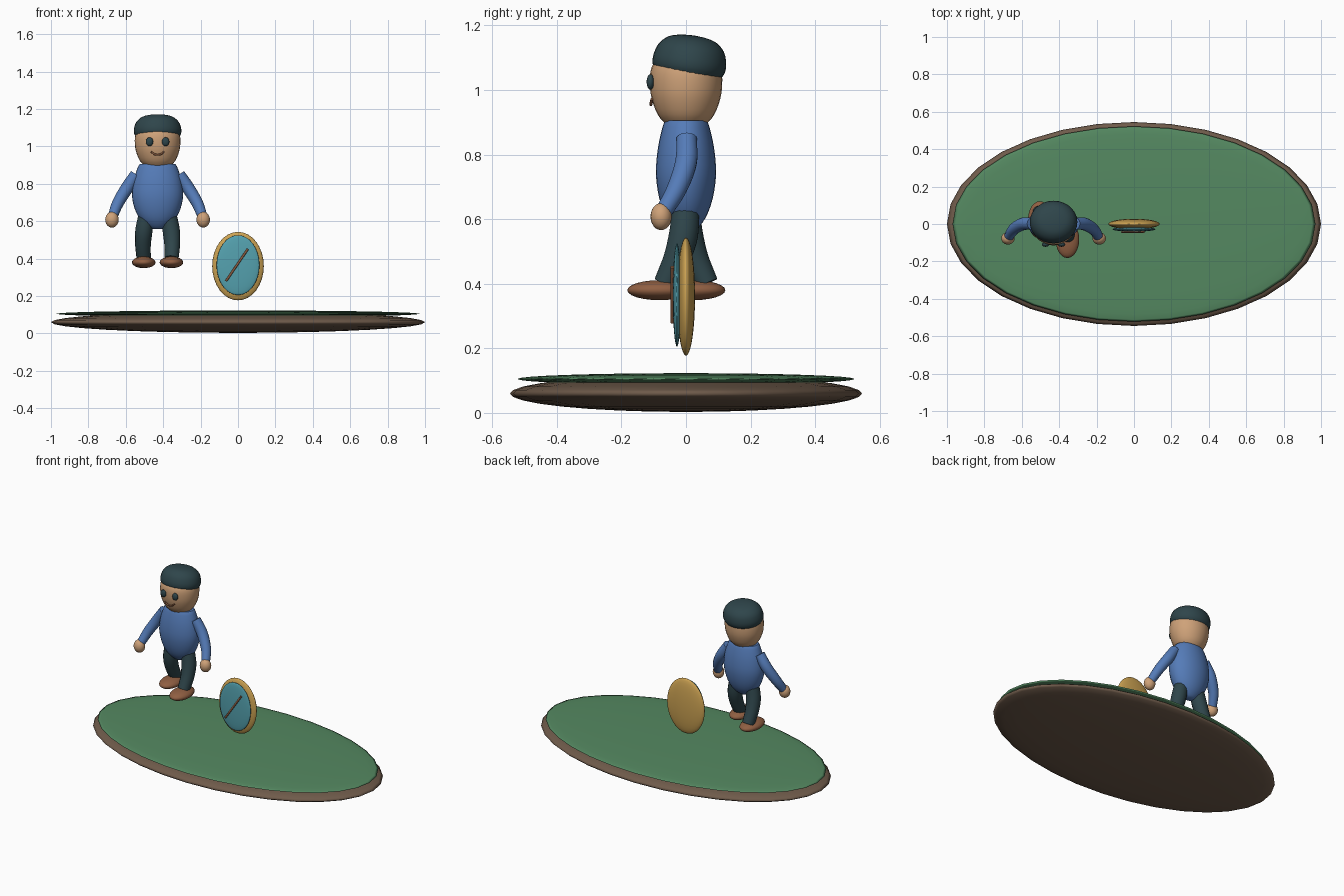
import bpy, bmesh, math
from mathutils import Matrix, Vector

if "Cube" in bpy.data.objects:
    bpy.data.objects.remove(bpy.data.objects["Cube"])


def material(name, rgb):
    m = bpy.data.materials.new(name)
    m.diffuse_color = (*rgb, 1)
    m.use_nodes = True
    m.node_tree.nodes["Principled BSDF"].inputs["Base Color"].default_value = m.diffuse_color
    return m


GREEN = material("grass green", (0.09, 0.25, 0.12))
EARTH = material("earth brown", (0.16, 0.105, 0.07))
SKIN = material("skin", (0.62, 0.36, 0.19))
BLUE = material("shirt blue", (0.09, 0.20, 0.48))
DARK = material("dark slate", (0.028, 0.06, 0.07))
LEATHER = material("leather brown", (0.28, 0.115, 0.055))
GOLD = material("gold", (0.60, 0.36, 0.085))
TEAL = material("teal", (0.09, 0.36, 0.43))

CX = -0.43  # centre of the figure


def finish(name, bm, mat, angle=50):
    bmesh.ops.recalc_face_normals(bm, faces=bm.faces)
    me = bpy.data.meshes.new(name)
    bm.to_mesh(me)
    bm.free()
    me.materials.append(mat)
    ob = bpy.data.objects.new(name, me)
    bpy.context.collection.objects.link(ob)
    bpy.ops.object.select_all(action='DESELECT')
    ob.select_set(True)
    bpy.context.view_layer.objects.active = ob
    bpy.ops.object.shade_smooth_by_angle(angle=math.radians(angle))
    return ob


def ellipsoid(name, centre, radii, mat, seg=32, rings=16):
    bm = bmesh.new()
    bmesh.ops.create_uvsphere(bm, u_segments=seg, v_segments=rings, radius=1)
    bm.transform(Matrix.Translation(centre) @ Matrix.Diagonal((*radii, 1)))
    return finish(name, bm, mat, 180)


def spline(points, steps):
    """Catmull-Rom samples through points of any dimension."""
    p = [Vector(q) for q in points]
    p = [2 * p[0] - p[1]] + p + [2 * p[-1] - p[-2]]
    out = []
    for a, b, c, d in zip(p, p[1:], p[2:], p[3:]):
        for i in range(steps):
            t = i / steps
            out.append(0.5 * (2 * b + (c - a) * t + (2 * a - 5 * b + 4 * c - d) * t * t
                              + (3 * b - a - 3 * c + d) * t ** 3))
    return out + [p[-2]]


def skin_rings(bm, rings):
    for r0, r1 in zip(rings, rings[1:]):
        n = len(r0)
        for i in range(n):
            bm.faces.new((r0[i], r0[(i + 1) % n], r1[(i + 1) % n], r1[i]))
    bm.faces.new(rings[0])
    bm.faces.new(rings[-1])


def lathe(name, profile, centre, y_scale, mat, tilt=0, seg=28):
    """Oval turned body from (radius, height) points."""
    bm = bmesh.new()
    rings = []
    for r, z in spline(profile, 3):
        rings.append([bm.verts.new((r * math.cos(a), r * y_scale * math.sin(a), z))
                      for a in (i * math.tau / seg for i in range(seg))])
    skin_rings(bm, rings)
    bm.transform(Matrix.Translation(centre) @ Matrix.Rotation(tilt, 4, 'X'))
    return finish(name, bm, mat)


def tube(name, points, mat, seg=14, steps=5):
    """Tapered tube through (x, y, z, radius) points."""
    bm = bmesh.new()
    path = spline(points, steps)
    rings = []
    for i, q in enumerate(path):
        tan = (path[min(i + 1, len(path) - 1)] - path[max(i - 1, 0)]).to_3d().normalized()
        ref = Vector((0, 1, 0))
        u = ref.cross(tan).normalized()
        v = tan.cross(u)
        rings.append([bm.verts.new(q.to_3d() + q.w * (u * math.cos(a) + v * math.sin(a)))
                      for a in (k * math.tau / seg for k in range(seg))])
    skin_rings(bm, rings)
    return finish(name, bm, mat)


# Oval island
ellipsoid("earth_base", (0, 0, 0.06), (1, 0.545, 0.057), EARTH)
ellipsoid("grass_top", (0, 0, 0.105), (0.97, 0.522, 0.018), GREEN)

# Floating dial
ellipsoid("dial_frame", (0, 0, 0.36), (0.138, 0.028, 0.183), GOLD)
ellipsoid("dial_face", (0, -0.028, 0.365), (0.115, 0.013, 0.16), TEAL)
tube("dial_needle", [(-0.064, -0.042, 0.28, 0.006), (0.053, -0.042, 0.452, 0.006)],
     LEATHER, 8, 1)

# Torso, head and cap
lathe("torso", [(0.012, 0.557), (0.045, 0.566), (0.09, 0.605), (0.122, 0.665),
                (0.137, 0.74), (0.128, 0.82), (0.107, 0.885), (0.095, 0.905)],
      (CX, 0, 0), 0.68, BLUE)
lathe("head", [(0.068, 0.893), (0.096, 0.925), (0.116, 0.975), (0.122, 1.02),
               (0.119, 1.06), (0.105, 1.085), (0.07, 1.1)],
      (CX, 0, 0), 0.92, SKIN)
lathe("cap", [(0.118, -0.014), (0.126, 0.004), (0.126, 0.03), (0.113, 0.065),
              (0.083, 0.09), (0.045, 0.1), (0.008, 0.103)],
      (CX, 0.008, 1.067), 0.9, DARK, math.radians(-8))

# Smile
tube("smile", [(CX - 0.035, -0.106, 0.972, 0.004), (CX - 0.018, -0.108, 0.959, 0.005),
               (CX, -0.109, 0.955, 0.005), (CX + 0.018, -0.108, 0.959, 0.005),
               (CX + 0.035, -0.106, 0.972, 0.004)], LEATHER, 8, 3)

# Paired parts; the right leg steps forward and the left leg trails
for side, s in (("left", -1), ("right", 1)):
    ellipsoid(side + "_eye", (CX + s * 0.043, -0.11, 1.025), (0.02, 0.012, 0.024),
              DARK, 16, 10)
    tube(side + "_arm", [(CX + s * 0.115, 0.002, 0.85, 0.032),
                         (CX + s * 0.165, 0.0, 0.775, 0.034),
                         (CX + s * 0.213, -0.028, 0.695, 0.031),
                         (CX + s * 0.24, -0.068, 0.625, 0.026)], BLUE)
    ellipsoid(side + "_hand", (CX + s * 0.244, -0.077, 0.608), (0.036, 0.033, 0.042),
              SKIN, 20, 12)
    step = -s
    tube(side + "_leg", [(CX + s * 0.058, 0, 0.64, 0.042),
                         (CX + s * 0.073, step * 0.008, 0.55, 0.046),
                         (CX + s * 0.078, step * 0.03, 0.475, 0.042),
                         (CX + s * 0.074, step * 0.063, 0.4, 0.038)], DARK)
    ellipsoid(side + "_shoe", (CX + s * 0.074, -0.03 + step * 0.052, 0.38),
              (0.063, 0.1, 0.031), LEATHER, 24, 12)
